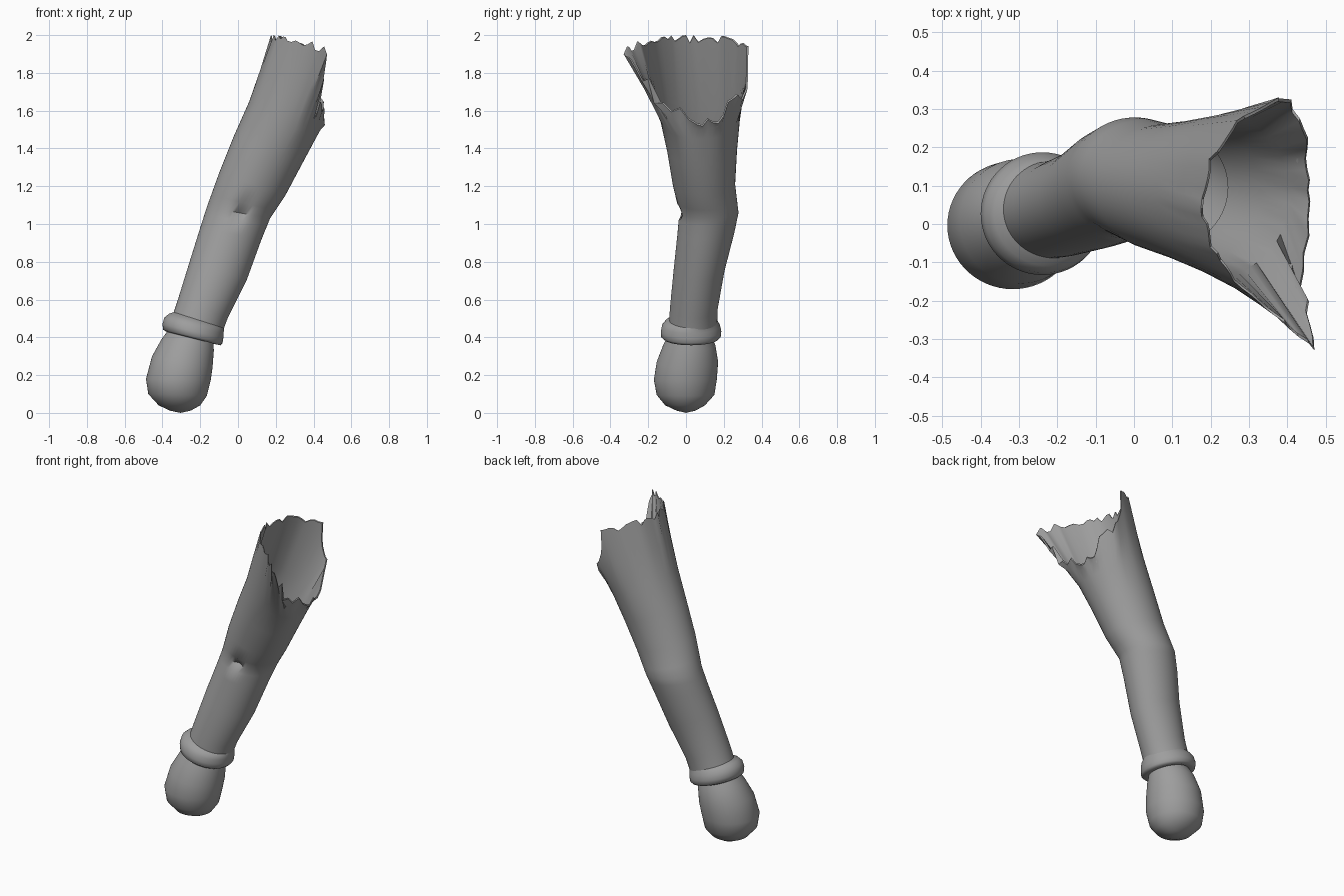
import bpy, bmesh, math, random
from mathutils import Vector

if "Cube" in bpy.data.objects:
    bpy.data.objects.remove(bpy.data.objects["Cube"])

random.seed(4)
N = 60  # columns around the arm

grey = bpy.data.materials.new("dark_grey")
grey.diffuse_color = (.34, .34, .34, 1)
grey.use_nodes = True
grey.node_tree.nodes["Principled BSDF"].inputs["Base Color"].default_value = grey.diffuse_color


def ring(lx, lz, rx, rz, y0, y1, scale=1.0):
    """Tilted ellipse through a left point, a right point and a depth range."""
    c = Vector(((lx + rx) / 2, (y0 + y1) / 2, (lz + rz) / 2))
    u = Vector(((rx - lx) / 2, 0, (rz - lz) / 2)) * scale
    v = Vector((0, (y1 - y0) / 2, 0)) * scale
    return [c + u * math.cos(2 * math.pi * i / N) + v * math.sin(2 * math.pi * i / N)
            for i in range(N)]


def blend(a, b, t):
    return [p.lerp(q, t) for p, q in zip(a, b)]


def loft(name, rings, tip=None, angle=50):
    bm = bmesh.new()
    rows = [[bm.verts.new(p) for p in r] for r in rings]
    for a, b in zip(rows, rows[1:]):
        for i in range(N):
            j = (i + 1) % N
            bm.faces.new((a[i], a[j], b[j], b[i]))
    if tip:
        t = bm.verts.new(tip)
        for i in range(N):
            bm.faces.new((rows[-1][i], rows[-1][(i + 1) % N], t))
    bmesh.ops.recalc_face_normals(bm, faces=bm.faces)
    me = bpy.data.meshes.new(name)
    bm.to_mesh(me)
    bm.free()
    me.materials.append(grey)
    ob = bpy.data.objects.new(name, me)
    bpy.context.collection.objects.link(ob)
    bpy.ops.object.select_all(action='DESELECT')
    ob.select_set(True)
    bpy.context.view_layer.objects.active = ob
    bpy.ops.object.shade_smooth_by_angle(angle=math.radians(angle))
    return ob


# Sleeve rings: left x, z, right x, z, depth range
sections = [
    (-.345, .52, -.085, .42, -.09, .165),
    (-.315, .61, -.055, .50, -.085, .168),
    (-.25, .82, .045, .70, -.065, .205),
    (-.20, .98, .125, .92, -.045, .255),
    (-.165, 1.09, .17, 1.03, -.035, .278),
    (-.10, 1.27, .25, 1.15, -.07, .26),
    (-.02, 1.47, .335, 1.31, -.10, .27),
    (.06, 1.65, .41, 1.45, -.135, .285),
]
sleeve = [ring(*s) for s in sections]

# Small elbow dent, kept local by two extra rings
below, above = blend(sleeve[4], sleeve[3], .35), blend(sleeve[4], sleeve[5], .35)
for i, p in enumerate(sleeve[4]):
    p.y += .04 * math.exp(-((i - N * .755) / 2.2) ** 2)
sleeve[4:5] = [below, sleeve[4], above]

# Torn rim, going round from the low inner side
rim_points = [Vector(p) for p in (
    (.465, .06, 1.55), (.455, .20, 1.58), (.41, .325, 1.71), (.37, .33, 1.90),
    (.27, .27, 1.97), (.20, .17, 1.98), (.175, .04, 1.98), (.20, -.06, 1.98),
    (.26, -.15, 1.97), (.37, -.24, 1.96), (.475, -.33, 1.92), (.44, -.17, 1.67))]
step = N // len(rim_points)
base = []
for i in range(N):
    k, f = divmod(i, step)
    base.append(rim_points[k].lerp(rim_points[(k + 1) % len(rim_points)], f / step))

rim = []
for i, p in enumerate(base):
    steep = 1.6 if p.z < 1.93 else .8  # longer teeth on the slanting sides
    q = p + Vector((.2, 0, 1)) * random.uniform(-.03, .03) * steep
    rim.append(Vector((min(q.x, .485), q.y, min(q.z, 2.0))))
rim[6 * step].z = 2.0
mid = blend(sleeve[-1], base, .5)
centre = sum(base, Vector()) / N

# Thin lining folded down inside the rim
inner = [p + (centre - p) * .03 for p in rim]
lining = [inner] + [ring(*sections[k], scale=.97) for k in (7, 6, 5)]
loft("torn_sleeve", sleeve + [mid, rim] + lining)

# Rolled cuff
cuff = [
    (-.335, .535, -.075, .45, -.085, .160),
    (-.365, .525, -.075, .44, -.110, .168),
    (-.390, .505, -.076, .42, -.127, .180),
    (-.400, .470, -.078, .395, -.133, .187),
    (-.396, .440, -.082, .37, -.132, .184),
    (-.380, .430, -.094, .358, -.118, .172),
    (-.350, .430, -.125, .365, -.090, .145),
]
loft("cuff", [ring(*s) for s in cuff], angle=80)

# Rounded hand
hand = [
    (-.36, .45, -.13, .38, -.09, .13),
    (-.405, .39, -.128, .33, -.12, .155),
    (-.455, .30, -.135, .24, -.155, .17),
    (-.487, .18, -.145, .17, -.17, .163),
    (-.475, .10, -.165, .09, -.155, .15),
    (-.42, .04, -.20, .04, -.11, .10),
    (-.36, .012, -.25, .012, -.05, .05),
]
loft("hand", [ring(*s) for s in hand], tip=(-.305, 0, 0), angle=80)
